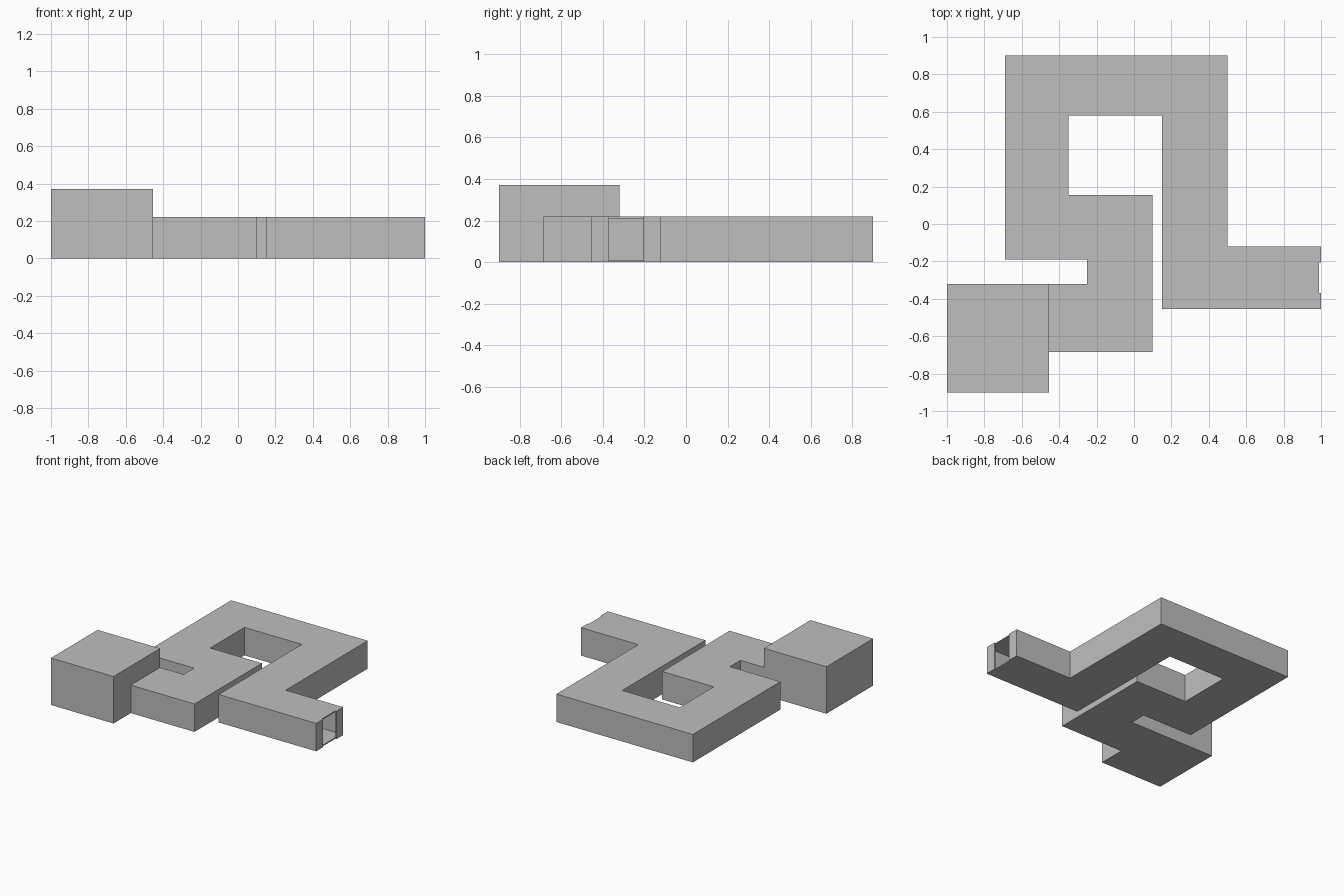
import bpy
import bmesh

if "Cube" in bpy.data.objects:
    bpy.data.objects.remove(bpy.data.objects["Cube"], do_unlink=True)

WALL = 0.009

grey = bpy.data.materials.new("plain grey")
grey.use_nodes = True
colour = (0.52, 0.52, 0.52, 1)
grey.diffuse_color = colour
grey.node_tree.nodes["Principled BSDF"].inputs["Base Color"].default_value = colour


def prism(name, outline, bottom, top):
    """Extrude a plan outline upward into a closed block."""
    bm = bmesh.new()
    base = bm.faces.new([bm.verts.new((x, y, bottom)) for x, y in outline])
    raised = bmesh.ops.extrude_face_region(bm, geom=[base], use_keep_orig=True)
    for item in raised["geom"]:
        if isinstance(item, bmesh.types.BMVert):
            item.co.z = top
    bmesh.ops.recalc_face_normals(bm, faces=bm.faces)
    mesh = bpy.data.meshes.new(name)
    bm.to_mesh(mesh)
    bm.free()
    mesh.materials.append(grey)
    obj = bpy.data.objects.new(name, mesh)
    bpy.context.collection.objects.link(obj)
    return obj


def rectangle(x0, x1, y0, y1):
    return [(x0, y0), (x1, y0), (x1, y1), (x0, y1)]


def hollow(obj):
    """Give the block thin walls, floor and roof."""
    shell = obj.modifiers.new("thin walls", "SOLIDIFY")
    shell.thickness = WALL
    shell.offset = -1
    shell.use_even_offset = True


# Winding corridor
corridor = prism("corridor", [
    (-0.69, 0.90), (-0.69, -0.19), (-0.25, -0.19), (-0.25, -0.32),
    (-0.46, -0.32), (-0.46, -0.685), (0.10, -0.685), (0.10, 0.155),
    (-0.35, 0.155), (-0.35, 0.58), (0.15, 0.58), (0.15, -0.455),
    (1.00, -0.455), (1.00, -0.12), (0.50, -0.12), (0.50, 0.90)], 0, 0.22)
hollow(corridor)

# Full-height doorway in the end wall
cutter = prism("doorway_cutter", rectangle(0.99, 1.05, -0.37, -0.205), -0.1, 0.4)
cutter.hide_render = True
cutter.hide_viewport = True
cutter.display_type = "WIRE"
door = corridor.modifiers.new("doorway", "BOOLEAN")
door.object = cutter
door.operation = "DIFFERENCE"
door.solver = "EXACT"

# Tall room at the other end
room = prism("end_room", rectangle(-1.00, -0.455, -0.90, -0.32), 0, 0.37)
hollow(room)
